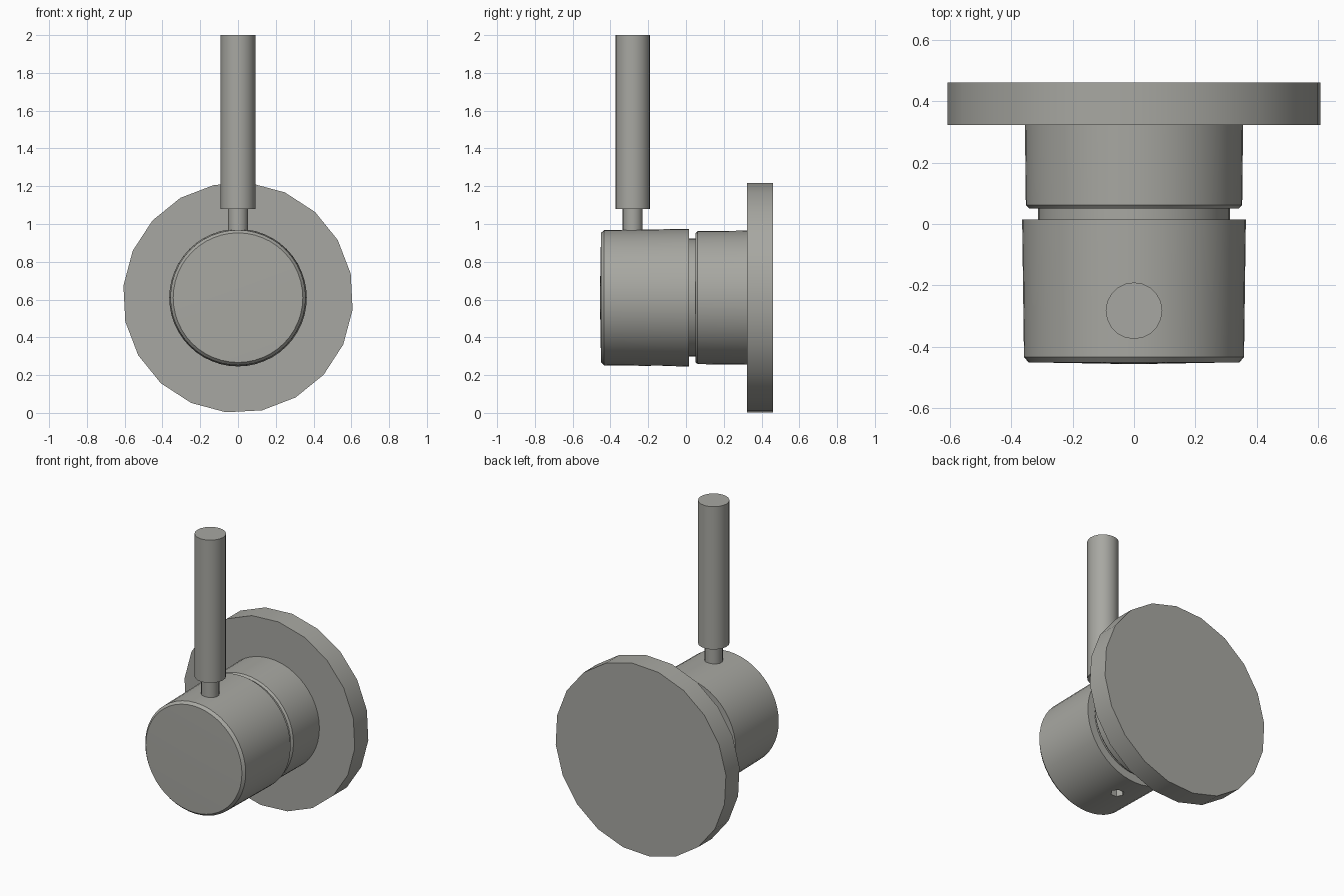
import bpy, bmesh, math
from mathutils import Matrix

cube = bpy.data.objects.get("Cube")
if cube:
    bpy.data.objects.remove(cube, do_unlink=True)

metal = bpy.data.materials.new("brushed grey metal")
metal.use_nodes = True
colour = (0.39, 0.39, 0.36, 1)
metal.diffuse_color = colour
metal.node_tree.nodes["Principled BSDF"].inputs["Base Color"].default_value = colour

AXIS_Z = 0.61      # height of the horizontal axis
LEVER_Y = -0.282   # depth of the upright lever


def lathe(name, profile, sides, matrix, turn=0.0):
    """Revolve (radius, height) points round local z; both ends are closed."""
    bm = bmesh.new()
    rings = []
    for r, h in profile:
        if r == 0:
            rings.append([bm.verts.new((0, 0, h))] * sides)
        else:
            angles = [turn + math.tau * i / sides for i in range(sides)]
            rings.append([bm.verts.new((r * math.cos(a), r * math.sin(a), h)) for a in angles])
    for low, high in zip(rings, rings[1:]):
        for i in range(sides):
            j = (i + 1) % sides
            bm.faces.new(dict.fromkeys((low[i], low[j], high[j], high[i])))
    for ring in (rings[0], rings[-1]):
        if ring[0] is not ring[1]:
            bm.faces.new(ring)
    bmesh.ops.recalc_face_normals(bm, faces=bm.faces)
    mesh = bpy.data.meshes.new(name)
    bm.to_mesh(mesh)
    bm.free()
    mesh.materials.append(metal)
    obj = bpy.data.objects.new(name, mesh)
    bpy.context.collection.objects.link(obj)
    obj.matrix_world = matrix
    return obj


def smooth(obj):
    bpy.ops.object.select_all(action="DESELECT")
    obj.select_set(True)
    bpy.context.view_layer.objects.active = obj
    bpy.ops.object.shade_smooth_by_angle(angle=math.radians(30))


# Local z runs towards +y, local y runs down
along_y = Matrix.Translation((0, 0, AXIS_Z)) @ Matrix.Rotation(-math.pi / 2, 4, "X")
upright = Matrix.Translation((0, LEVER_Y, 0))

# Twenty-sided wall plate
plate = lathe("wall_plate", [(0.61, 0.322), (0.61, 0.46)], 20, along_y, math.radians(6))

# Fixed body with the narrow neck in front of it
body = lathe("valve_body", [(0.312, 0.0), (0.312, 0.05), (0.341, 0.05),
                            (0.352, 0.062), (0.355, 0.33)], 48, along_y)

# Turning cap, slightly tapered, with chamfered and faintly domed front
cap = lathe("turning_cap", [(0, -0.456), (0.343, -0.45), (0.358, -0.433),
                            (0.364, 0.015)], 48, along_y)

# Hexagonal screw socket under the cap
cutter = lathe("socket_cutter", [(0.04, 0.15), (0.04, 0.31)], 6,
               Matrix.Translation((0, -0.15, 0)))
cut = cap.modifiers.new("screw socket", "BOOLEAN")
cut.operation = "DIFFERENCE"
cut.solver = "EXACT"
cut.object = cutter
bpy.context.view_layer.objects.active = cap
bpy.ops.object.modifier_apply(modifier=cut.name)
bpy.data.objects.remove(cutter, do_unlink=True)

# Lever: thin stem and thicker grip
stem = lathe("lever_stem", [(0.053, 0.92), (0.053, 1.09)], 20, upright)
grip = lathe("lever_grip", [(0.092, 1.08), (0.092, 2.0)], 20, upright)

for part in (plate, body, cap, stem, grip):
    smooth(part)
